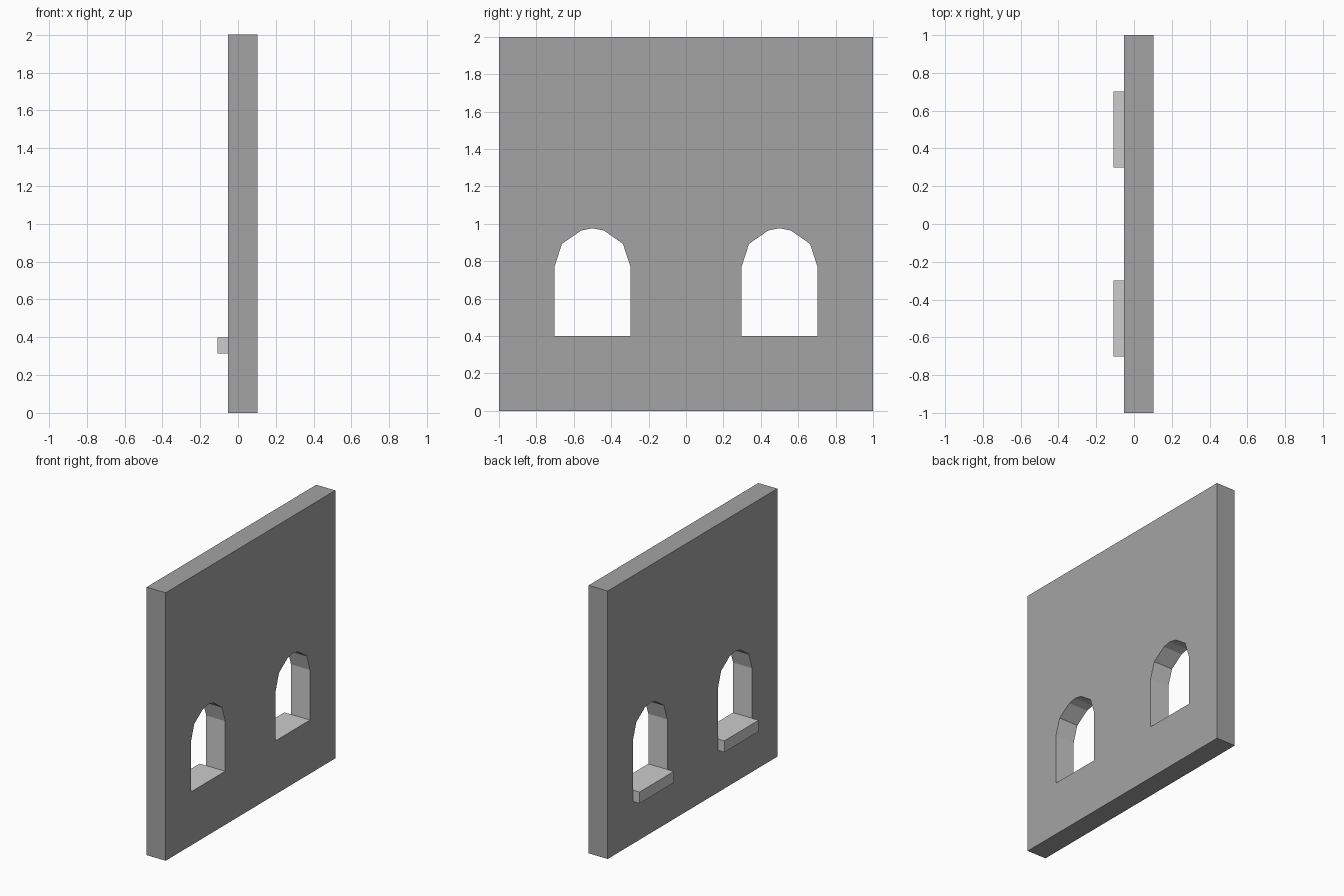
import bpy, bmesh

if "Cube" in bpy.data.objects:
    bpy.data.objects.remove(bpy.data.objects["Cube"])

X_BACK, X_FRONT = -0.054, 0.103   # wall faces
X_SILL = -0.108                   # outer face of the sills
HALF = 0.202                      # half width of a window
BASE = 0.40                       # bottom of a window
CENTRES = (-0.5, 0.5)


def grey(name, v):
    mat = bpy.data.materials.new(name)
    mat.diffuse_color = (v, v, v, 1)
    mat.use_nodes = True
    mat.node_tree.nodes["Principled BSDF"].inputs["Base Color"].default_value = mat.diffuse_color
    return mat


wall_grey = grey("wall_grey", 0.37)
trim_grey = grey("trim_grey", 0.56)


def finish(bm, name, mats):
    bmesh.ops.recalc_face_normals(bm, faces=bm.faces)
    mesh = bpy.data.meshes.new(name)
    bm.to_mesh(mesh)
    bm.free()
    for mat in mats:
        mesh.materials.append(mat)
    obj = bpy.data.objects.new(name, mesh)
    bpy.context.collection.objects.link(obj)
    return obj


def add_loop(bm, points):
    vs = [bm.verts.new((X_BACK, y, z)) for y, z in points]
    return [bm.edges.new((a, b)) for a, b in zip(vs, vs[1:] + vs[:1])]


# Arched window outline: half profile mirrored about its centre
half_arch = [(HALF, BASE), (HALF, 0.774), (0.163, 0.893), (0.061, 0.964)]
arch = half_arch + [(0, 0.976)] + [(-y, z) for y, z in reversed(half_arch)]

# Wall: rectangle with two arched holes, given thickness
bm = bmesh.new()
edges = add_loop(bm, [(-1, 0), (1, 0), (1, 2), (-1, 2)])
for c in CENTRES:
    edges += add_loop(bm, [(c + y, z) for y, z in arch])
bmesh.ops.triangle_fill(bm, edges=edges, use_beauty=True, use_dissolve=False)
ext = bmesh.ops.extrude_face_region(bm, geom=bm.faces[:], use_keep_orig=True)
moved = [g for g in ext["geom"] if isinstance(g, bmesh.types.BMVert)]
bmesh.ops.translate(bm, verts=moved, vec=(X_FRONT - X_BACK, 0, 0))

# Lighter linings inside the window openings
bm.normal_update()
for f in bm.faces:
    m = f.calc_center_median()
    if abs(f.normal.x) < 0.5 and abs(m.y) < 0.9 and 0.3 < m.z < 1.1:
        f.material_index = 1
finish(bm, "wall", (wall_grey, trim_grey))

# Window sills on the outer side
for i, c in enumerate(CENTRES):
    bm = bmesh.new()
    bmesh.ops.create_cube(bm, size=1)
    bmesh.ops.scale(bm, verts=bm.verts, vec=(X_BACK - X_SILL, 2 * HALF, 0.085))
    bmesh.ops.translate(bm, verts=bm.verts,
                        vec=((X_BACK + X_SILL) / 2, c, BASE - 0.0425))
    finish(bm, f"window_sill_{i + 1}", (trim_grey,))
